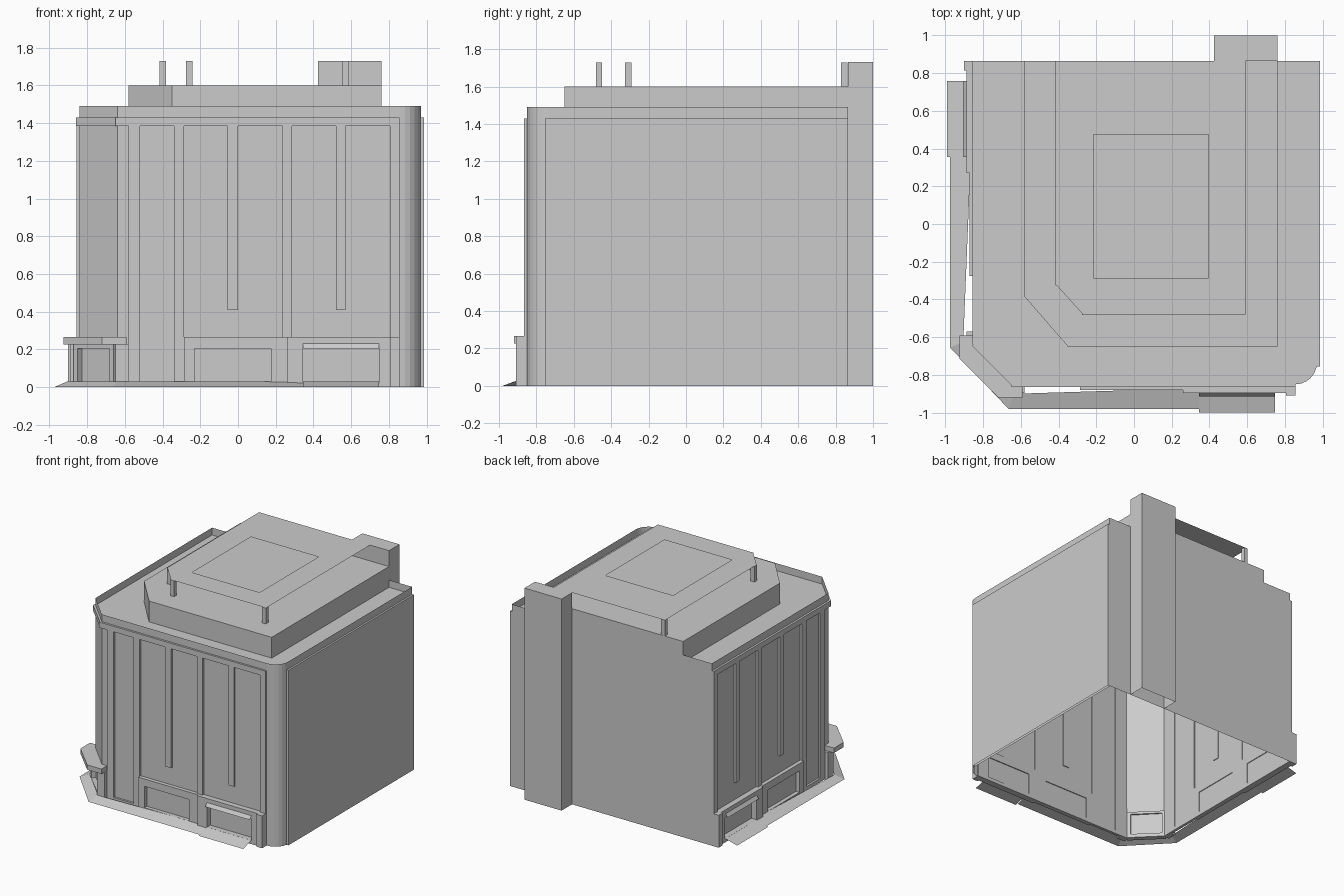
import bpy, bmesh, math
from mathutils import Vector

if "Cube" in bpy.data.objects:
    bpy.data.objects.remove(bpy.data.objects["Cube"])


def finish(bm, name, recalc=True):
    if recalc:
        bmesh.ops.recalc_face_normals(bm, faces=bm.faces)
    me = bpy.data.meshes.new(name)
    bm.to_mesh(me)
    bm.free()
    ob = bpy.data.objects.new(name, me)
    bpy.context.collection.objects.link(ob)
    return ob


def prism(name, pts, z0, z1, top=True, bottom=False):
    """Extruded outline (counter-clockwise), optionally capped."""
    bm = bmesh.new()
    lo = [bm.verts.new((x, y, z0)) for x, y in pts]
    hi = [bm.verts.new((x, y, z1)) for x, y in pts]
    for i in range(len(pts)):
        j = (i + 1) % len(pts)
        bm.faces.new((lo[i], lo[j], hi[j], hi[i]))
    if top:
        bm.faces.new(hi)
    if bottom:
        bm.faces.new(lo[::-1])
    return finish(bm, name, recalc=False)


def rect(x0, x1, y0, y1):
    return [(x0, y0), (x1, y0), (x1, y1), (x0, y1)]


def sheet(name, outline, z, hole=None):
    """Flat upward-facing sheet with an optional hole."""
    bm = bmesh.new()
    for loop in [outline] + ([hole] if hole else []):
        vs = [bm.verts.new((x, y, z)) for x, y in loop]
        for i in range(len(vs)):
            bm.edges.new((vs[i - 1], vs[i]))
    bmesh.ops.triangle_fill(bm, edges=bm.edges[:], use_beauty=True, normal=(0, 0, 1))
    bm.normal_update()
    for f in bm.faces:
        if f.normal.z < 0:
            f.normal_flip()
    return finish(bm, name, recalc=False)


# Facade spaces: u along the wall, d outward, z up
def front(u, d, z):
    return Vector((u, -d, z))


def left(u, d, z):
    return Vector((-d + 0.008, u + 0.01, z))


def corner(u, d, z):
    s = math.sqrt(0.5)
    return Vector(((u - d) * s, (-u - d) * s + 0.005, z))


def box(bm, m, u0, u1, z0, z1, d0, d1):
    r = bmesh.ops.create_cube(bm, size=1)
    for v in r['verts']:
        v.co = m(u1 if v.co.x > 0 else u0, d1 if v.co.y > 0 else d0, z1 if v.co.z > 0 else z0)


def frame(bm, m, u0, u1, z0, z1, h, d0, d1):
    """Rectangular surround with an opening h = (u0, u1, z0, z1)."""
    box(bm, m, u0, h[0], z0, z1, d0, d1)
    box(bm, m, h[1], u1, z0, z1, d0, d1)
    box(bm, m, h[0], h[1], z0, h[2], d0, d1)
    box(bm, m, h[0], h[1], h[3], z1, d0, d1)


# Main shell with chamfered left corner and rounded right corner, open below
arc = [(0.855 + 0.115 * math.sin(a), -0.735 - 0.115 * math.cos(a))
       for a in [math.radians(15 * i) for i in range(7)]]
shell = [(-0.638, -0.848)] + arc + [(0.97, 0.865), (-0.84, 0.865), (-0.84, -0.64)]
prism("building_walls", shell, 0, 1.49, top=False)
sheet("lower_roof", shell, 1.43)
prism("right_wall_panel", rect(0.965, 0.985, -0.755, 0.865), 0, 1.43)
prism("chimney", rect(0.425, 0.76, 0.865, 1.0), 0, 1.73)

# Rooftop level with a canopy on posts
prism("upper_storey", [(-0.58, -0.385), (-0.35, -0.65), (0.76, -0.65), (0.76, 0.865),
                       (-0.58, 0.865)], 1.43, 1.6)
sheet("roof_canopy", [(-0.415, -0.32), (-0.27, -0.48), (0.59, -0.48), (0.59, 0.865),
                      (-0.415, 0.865)], 1.73, rect(-0.215, 0.395, -0.285, 0.475))
for i, (x, y) in enumerate([(-0.415, -0.325), (-0.275, -0.482), (0.555, -0.482), (-0.415, 0.83)]):
    prism(f"canopy_post_{i + 1}", rect(x, x + 0.034, y, y + 0.034), 1.6, 1.729)

# Two matching street facades
W = 0.842
for m, side in ((front, "front"), (left, "left")):
    bm = bmesh.new()
    for u0, u1, z0 in ((-0.58, -0.52, 0), (-0.34, -0.285, 0), (0.235, 0.285, 0.26),
                       (0.805, 0.855, 0.26), (-0.055, 0, 0.41), (0.52, 0.57, 0.41)):
        box(bm, m, u0, u1, z0, 1.385, W, 0.865)
    box(bm, m, -0.65, 0.855, 1.385, 1.43, W, 0.865)
    box(bm, m, -0.52, -0.34, 0, 0.03, W, 0.865)
    finish(bm, side + "_pilasters")

    # Ground floor window surrounds
    bm = bmesh.new()
    frame(bm, m, -0.285, 0.26, 0, 0.265, (-0.23, 0.175, 0.03, 0.205), W, 0.88)
    frame(bm, m, 0.26, 0.805, 0, 0.265, (0.345, 0.75, 0.03, 0.205), W, 0.895)
    box(bm, m, 0.805, 0.855, 0, 0.265, W, 0.91)
    box(bm, m, -0.65, -0.58, 0, 0.225, W, 0.895)
    finish(bm, side + "_window_surrounds")

    # Entrance ramp and the small hood above it
    bm = bmesh.new()
    for a, b in (((0.893, 0.03), (1.0, 0.0)), ((0.893, 0.235), (0.915, 0.205))):
        vs = [bm.verts.new(m(u, *p)) for u, p in ((0.345, a), (0.345, b), (0.747, b), (0.747, a))]
        f = bm.faces.new(vs)
        f.normal_update()
        if f.normal.z < 0:
            f.normal_flip()
    finish(bm, side + "_ramp_and_hood", recalc=False)

# Chamfered corner: base surround, cornice and top band
bm = bmesh.new()
frame(bm, corner, -0.15, 0.15, 0, 0.225, (-0.12, 0.12, 0.03, 0.205), 1.04, 1.085)
box(bm, corner, -0.148, 0.148, 1.385, 1.43, 1.04, 1.068)
finish(bm, "corner_surround")
prism("corner_cornice", [(-0.84, -0.59), (-0.925, -0.59), (-0.925, -0.715), (-0.72, -0.92),
                         (-0.59, -0.92), (-0.59, -0.845), (-0.64, -0.845), (-0.84, -0.64)],
      0.225, 0.265, bottom=True)

# Sloping skirt along the base of the street sides
inner = [(-0.865, 0.36), (-0.905, -0.625), (-0.635, -0.9), (0.345, -0.87)]
outer = [(-0.975, 0.36), (-0.975, -0.655), (-0.665, -0.98), (0.345, -0.98)]
bm = bmesh.new()
a = [bm.verts.new((x, y, 0.03)) for x, y in inner]
b = [bm.verts.new((x, y, 0)) for x, y in outer]
for i in range(3):
    bm.faces.new((a[i], b[i], b[i + 1], a[i + 1]))
finish(bm, "base_skirt", recalc=False)
